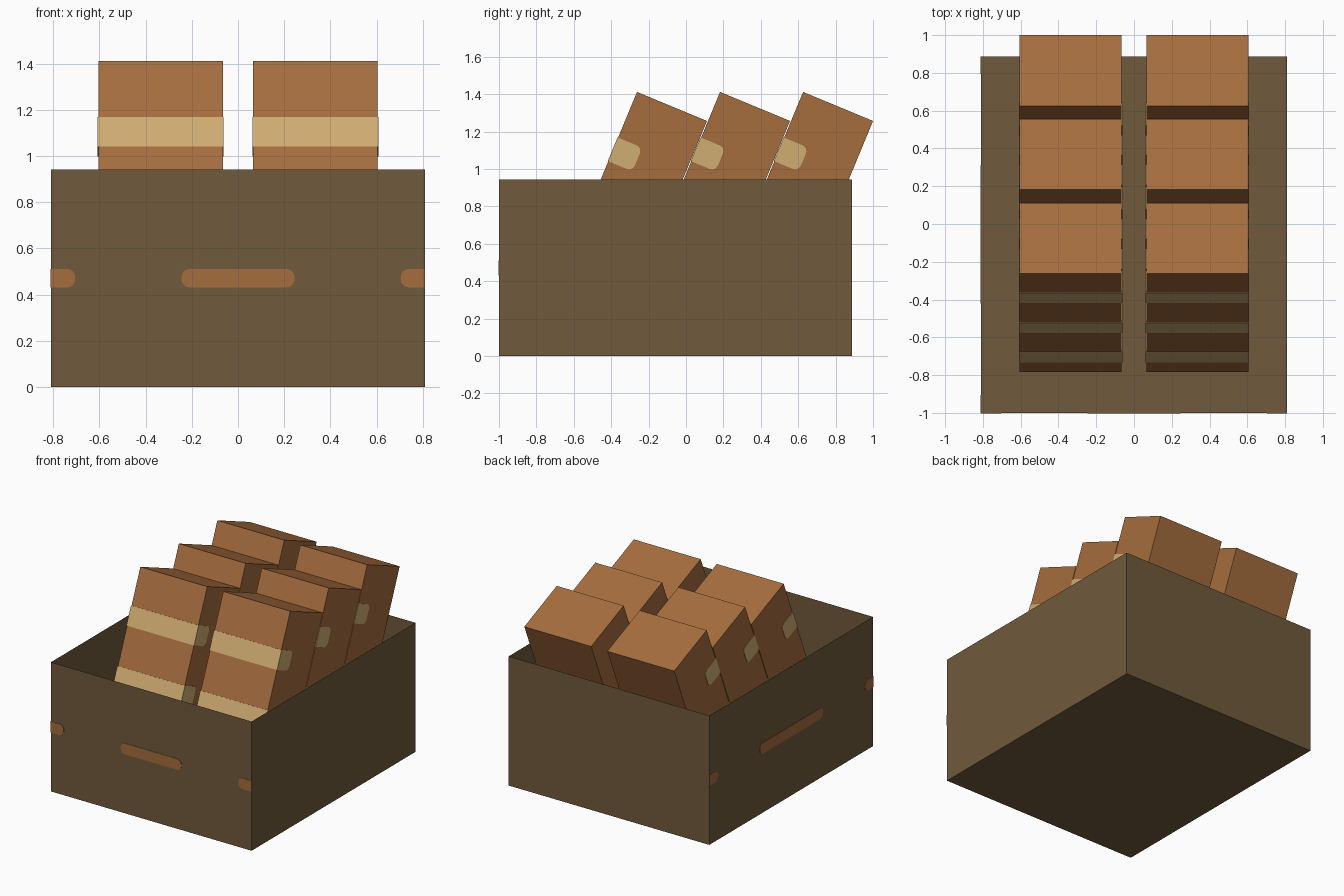
import bpy, bmesh, math
from mathutils import Matrix, Vector

cube = bpy.data.objects.get("Cube")
if cube:
    bpy.data.objects.remove(cube, do_unlink=True)


def material(name, srgb):
    lin = [((c / 255 + 0.055) / 1.055) ** 2.4 for c in srgb] + [1.0]
    m = bpy.data.materials.new(name)
    m.use_nodes = True
    m.diffuse_color = lin
    m.node_tree.nodes["Principled BSDF"].inputs["Base Color"].default_value = lin
    return m


CRATE = material("dark olive cardboard", (112, 90, 60))
PARCEL = material("orange brown cardboard", (166, 109, 62))
TAPE = material("tan tape", (208, 173, 114))


def finish(name, bm, mat, matrix=Matrix()):
    mesh = bpy.data.meshes.new(name)
    bm.to_mesh(mesh)
    bm.free()
    mesh.materials.append(mat)
    obj = bpy.data.objects.new(name, mesh)
    obj.matrix_world = matrix
    bpy.context.collection.objects.link(obj)
    return obj


def box(name, low, high, mat, matrix=Matrix(), open_top=False):
    low, high = Vector(low), Vector(high)
    bm = bmesh.new()
    bmesh.ops.create_cube(bm, size=1)
    for v in bm.verts:
        v.co = (low + high) / 2 + v.co * (high - low)
    if open_top:
        top = [f for f in bm.faces if f.normal.z > 0.9]
        bmesh.ops.delete(bm, geom=top, context="FACES_ONLY")
    return finish(name, bm, mat, matrix)


def strip_outline(a, b, height, radius, round_a=True, round_b=True):
    """Strip from a to b, centred on zero height, with rounded ends."""
    h = height / 2
    corners = [(b, h, round_b, 0), (a, h, round_a, 90),
               (a, -h, round_a, 180), (b, -h, round_b, 270)]
    points = []
    for x, y, rounded, start in corners:
        if not rounded:
            points.append((x, y))
            continue
        cx = x - math.copysign(radius, x - (a + b) / 2)
        cy = y - math.copysign(radius, y)
        for i in range(5):
            t = math.radians(start + i * 22.5)
            points.append((cx + radius * math.cos(t), cy + radius * math.sin(t)))
    return points


def prism(name, outline, low, high, axes, mat, matrix):
    """Extrude a flat outline along the third of the given axes."""
    bm = bmesh.new()
    face = bm.faces.new([bm.verts.new((x, y, low)) for x, y in outline])
    grown = bmesh.ops.extrude_face_region(bm, geom=[face], use_keep_orig=True)
    for v in grown["geom"]:
        if isinstance(v, bmesh.types.BMVert):
            v.co.z = high
    bmesh.ops.recalc_face_normals(bm, faces=bm.faces)
    frame = Matrix(axes).transposed().to_4x4()
    return finish(name, bm, mat, matrix @ frame)


# Open-topped crate with thin walls
HALF_X, FRONT, BACK, RIM = 0.81, -1.0, 0.888, 0.943
box("crate", (-HALF_X, FRONT, 0), (HALF_X, BACK, RIM), CRATE, open_top=True)


# Flat strips on the crate: one in the middle of a wall, one at each corner
def wall_strips(side, half, middle, inset, axes, location):
    place = Matrix.Translation(location)
    h, r, thick = 0.08, 0.035, 0.003
    pieces = [("middle", strip_outline(-middle, middle, h, r)),
              ("start", strip_outline(-half, inset - half, h, r, round_a=False)),
              ("end", strip_outline(half - inset, half, h, r, round_b=False))]
    for part, outline in pieces:
        prism(f"{side}_strip_{part}", outline, 0, thick, axes, PARCEL, place)


wall_strips("front", HALF_X, 0.245, 0.105,
            ((1, 0, 0), (0, 0, 1), (0, -1, 0)), (0, FRONT, RIM / 2))
wall_strips("right", (BACK - FRONT) / 2, 0.365, 0.095,
            ((0, -1, 0), (0, 0, 1), (-1, 0, 0)),
            (-HALF_X, (FRONT + BACK) / 2, RIM / 2))

# Leaning parcels in two columns, each with three tape bands round the front
LEAN = math.radians(22.5)
HALF_W, DEPTH, LENGTH, LIFT = 0.27, 0.405, 1.36, 0.003
for column, x in (("right", -0.335), ("left", 0.335)):
    for row in range(3):
        name = f"{column}_parcel_{row + 1}"
        pose = (Matrix.Translation((x, -0.262 + 0.444 * row, 1.412))
                @ Matrix.Rotation(-LEAN, 4, "X"))
        box(name, (-HALF_W, 0, -LENGTH), (HALF_W, DEPTH, 0), PARCEL, pose)
        for band in range(3):
            drop = Matrix.Translation((0, 0, -0.333 - 0.412 * band))
            outline = strip_outline(-LIFT, 0.14, 0.137, 0.035, round_a=False)
            prism(f"{name}_tape_{band + 1}", outline, -HALF_W - LIFT, HALF_W + LIFT,
                  ((0, 1, 0), (0, 0, 1), (1, 0, 0)), TAPE, pose @ drop)
